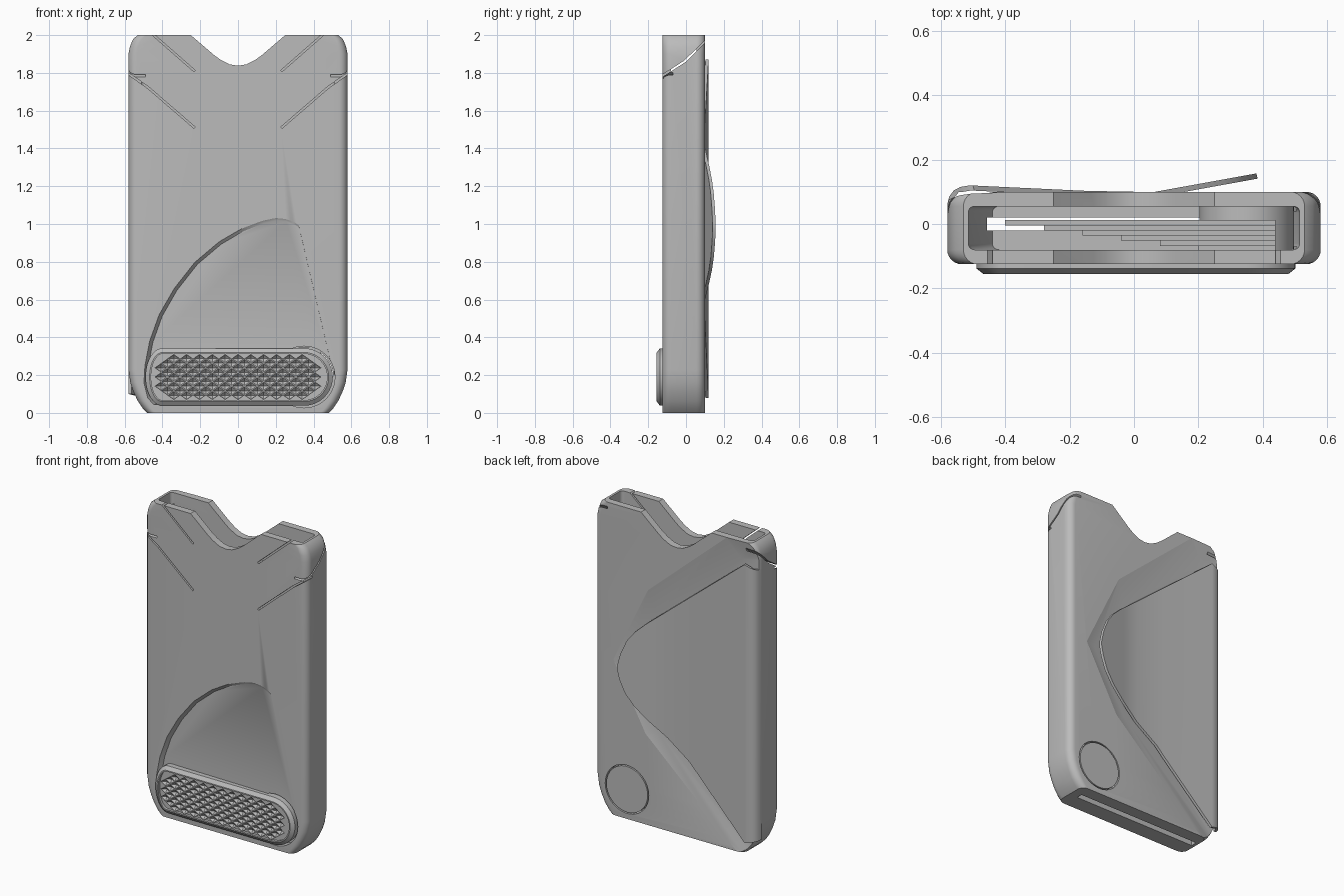
import bpy, bmesh, math
from mathutils import Vector

cube = bpy.data.objects.get("Cube")
if cube:
    bpy.data.objects.remove(cube)

grey = bpy.data.materials.new("plain grey")
grey.use_nodes = True
COLOUR = (0.5, 0.5, 0.5, 1)
grey.diffuse_color = COLOUR
grey.node_tree.nodes["Principled BSDF"].inputs["Base Color"].default_value = COLOUR

FRONT, BACK = -0.125, 0.10
PIVOT = (0.35, 0.19)


def finish(name, bm, smooth=True):
    bmesh.ops.recalc_face_normals(bm, faces=bm.faces)
    mesh = bpy.data.meshes.new(name)
    bm.to_mesh(mesh)
    bm.free()
    mesh.materials.append(grey)
    ob = bpy.data.objects.new(name, mesh)
    bpy.context.collection.objects.link(ob)
    if smooth:
        shade(ob)
    return ob


def activate(ob):
    bpy.ops.object.select_all(action='DESELECT')
    ob.select_set(True)
    bpy.context.view_layer.objects.active = ob


def shade(ob):
    activate(ob)
    bpy.ops.object.shade_smooth_by_angle(angle=math.radians(30))


def loft(name, loops, smooth=True):
    """Closed solid through loops of equal length."""
    bm = bmesh.new()
    rings = [[bm.verts.new(p) for p in loop] for loop in loops]
    n = len(rings[0])
    for a, b in zip(rings, rings[1:]):
        for i in range(n):
            j = (i + 1) % n
            bm.faces.new((a[i], a[j], b[j], b[i]))
    bm.faces.new(rings[0])
    bm.faces.new(rings[-1])
    return finish(name, bm, smooth)


def at_y(points, y):
    return [(x, y, z) for x, z in points]


def prism(name, points, y0, y1):
    return loft(name, [at_y(points, y0), at_y(points, y1)])


def box(name, x0, x1, y0, y1, z0, z1):
    return prism(name, [(x0, z0), (x1, z0), (x1, z1), (x0, z1)], y0, y1)


def disc(r, n=48):
    return [(PIVOT[0] + r * math.cos(math.tau * i / n),
             PIVOT[1] + r * math.sin(math.tau * i / n)) for i in range(n)]


def strip(a, b, width=0.01):
    """Thin rectangle along a segment."""
    a, b = Vector(a), Vector(b)
    d = (b - a).normalized()
    s = Vector((-d.y, d.x)) * width / 2
    return [a + s, b + s, b - s, a - s]


def cut(target, cutter):
    mod = target.modifiers.new("cut", 'BOOLEAN')
    mod.operation, mod.solver, mod.object = 'DIFFERENCE', 'EXACT', cutter
    activate(target)
    bpy.ops.object.modifier_apply(modifier=mod.name)
    bpy.data.objects.remove(cutter)


def section(w, y0, y1, r, z, steps=6):
    """Rounded rectangle across the case."""
    pts = []
    for k, (cx, cy) in enumerate([(w - r, y1 - r), (r - w, y1 - r),
                                  (r - w, y0 + r), (w - r, y0 + r)]):
        for i in range(steps + 1):
            a = math.pi / 2 * (k + i / steps)
            pts.append((cx + r * math.cos(a), cy + r * math.sin(a), z))
    return pts


# Case shell, with width following the rounded outline
outline = [(0.48, 0), (0.505, 0.025), (0.53, 0.062), (0.553, 0.11), (0.57, 0.16), (0.58, 0.23),
           (0.58, 1.9), (0.572, 1.94), (0.555, 1.98), (0.53, 2.0)]
case = loft("case", [section(w, FRONT, BACK, 0.045, z) for w, z in outline])

# Card cavity, open at the top
inner = [(0.44, 0.07), (0.51, 0.2), (0.515, 2.1)]
cut(case, loft("cavity", [section(w, -0.08, 0.055, 0.02, z) for w, z in inner]))

# Thumb notch
right = [(0.3, 2.04), (0.25, 2.0), (0.125, 1.893), (0.09, 1.868), (0.045, 1.845)]
notch = right + [(0, 1.838)] + [(-x, z) for x, z in reversed(right)]
cut(case, prism("notch", notch, -0.3, 0.3))

# Spring slits on the front and around the sides
for s in (1, -1):
    for a, b in [((0.6, 1.81), (0.48, 1.725)), ((0.485, 1.73), (0.23, 1.51)),
                 ((0.47, 2.02), (0.23, 1.81))]:
        cut(case, prism("slit", strip((s * a[0], a[1]), (s * b[0], b[1])), -0.3, -0.07))
    for a, b in [((-0.14, 1.775), (0, 1.865)), ((-0.005, 1.862), (0.11, 1.975))]:
        seg = strip(a, b)
        cut(case, loft("slit", [[(s * x, y, z) for y, z in seg] for x in (0.49, 0.7)]))

# Shallow fan recess on the front, deepest along its arc
fan = [(0.5, 0.23), (0.32, 1.0), (0.29, 1.02), (0.25, 1.032), (0.2, 1.037), (0.13, 1.022),
       (0.02, 0.98), (-0.1, 0.91), (-0.23, 0.8), (-0.34, 0.66), (-0.42, 0.52),
       (-0.47, 0.38), (-0.495, 0.25), (-0.5, 0.16), (-0.48, 0.08), (-0.45, 0.045), (0.4, 0.045)]


def fan_depth(x, z):
    return FRONT + 0.004 + 0.02 * max(0, 0.55 - x - 0.23 * (z - 0.23))


floor = [(0.5 + (x - 0.5) * 0.98, 0.1 + (z - 0.1) * 0.98) for x, z in fan]
cut(case, loft("fan", [at_y(fan, FRONT - 0.003), [(x, fan_depth(x, z), z) for x, z in floor]]))

# Scoop in the back that gives the clip room
rim = [(-0.7, 2.1), (-0.35, 2.0), (0.2, 1.52), (0.45, 1.0), (0.22, 0.58), (-0.48, -0.05), (-0.7, -0.05)]
bed = [(-0.7, 1.95), (-0.45, 1.88), (0.15, 1.36), (0.37, 1.0), (0.15, 0.62), (-0.5, 0.06), (-0.7, 0.06)]
cut(case, loft("scoop", [at_y(rim, BACK + 0.001), at_y(bed, 0.078)]))

# Pivot holes and bottom slot
cut(case, prism("front_hole", disc(0.163), -0.3, -0.07))
cut(case, prism("back_hole", disc(0.155), 0.04, 0.3))
cut(case, box("slot", -0.46, 0.42, -0.02, 0.02, -0.1, 0.1))
shade(case)

prism("pivot_pin", disc(0.147), -0.12, BACK)

# Lever inside, with one step per card
for i in range(6):
    x = -0.4 + 0.12 * i
    y = 0.012 - 0.016 * i
    box(f"lever_step_{i + 1}", x, 0.44, y - 0.016, y, 0.2, 0.5 - 0.03 * i)


# Thumb pad with a bevelled rim and sunken field
def pad_loop(inset, y, n=20):
    pts = []
    for i in range(n + 1):
        a = math.pi * (i / n - 0.5)
        pts.append((PIVOT[0] + (0.152 - inset) * math.cos(a), y,
                    PIVOT[1] + (0.152 - inset) * math.sin(a)))
    for i in range(n + 1):
        a = math.pi * (i / n + 0.5)
        pts.append((-0.4 + (0.09 - inset) * math.cos(a), y,
                    PIVOT[1] + (0.152 - inset) * math.sin(a)))
    return pts


loft("thumb_pad", [pad_loop(0, -0.1), pad_loop(0, -0.138), pad_loop(0.022, -0.155),
                   pad_loop(0.03, -0.155), pad_loop(0.03, -0.138)])


# Diamond grip: lattice of pits
def in_field(x, z):
    end = PIVOT[0] if x > 0 else -0.4
    reach = 0.122 if x > 0 else 0.06
    over = max(0, (x - end) if x > 0 else (end - x))
    return (over / reach) ** 2 + ((z - PIVOT[1]) / 0.122) ** 2 < 1.02


bm = bmesh.new()
W, H = 0.034, 0.0243
for r in range(-4, 5):
    for c in range(-15, 16):
        x, z = c * W, PIVOT[1] + r * H
        corners = [(x + W, z), (x, z + H), (x - W, z), (x, z - H)]
        if (r + c) % 2 == 0 and all(in_field(*p) for p in corners):
            bm.faces.new([bm.verts.new((px, -0.155, pz)) for px, pz in corners])
bmesh.ops.remove_doubles(bm, verts=bm.verts, dist=0.0005)
cells = bm.faces[:]
bmesh.ops.inset_individual(bm, faces=cells, thickness=0.004)
for v in bmesh.ops.poke(bm, faces=cells)["verts"]:
    v.co.y = -0.139
finish("diamond_grip", bm, smooth=False)


# Spring clip wrapping from the side to a raised tip
def sample(table, x):
    for (x0, v0), (x1, v1) in zip(table, table[1:]):
        if x <= x1:
            return v0 + (v1 - v0) * (x - x0) / (x1 - x0)
    return table[-1][1]


bow = [(-0.58, 0.06), (-0.574, 0.085), (-0.56, 0.104), (-0.54, 0.115), (-0.51, 0.12),
       (-0.15, 0.103), (0.06, 0.099), (0.38, 0.157)]
top = [(-0.58, 1.84), (-0.5, 1.87), (0.2, 1.30), (0.27, 1.235), (0.32, 1.17), (0.36, 1.08), (0.38, 1.0)]
low = [(-0.58, 0.1), (-0.5, 0.08), (-0.09, 0.49), (0.18, 0.68), (0.27, 0.755), (0.33, 0.83),
       (0.365, 0.91), (0.38, 0.97)]
xs = sorted({x for t in (bow, top, low) for x, _ in t})
outer, under = [], []
for x in xs:
    y = sample(bow, x)
    shift = 0.016 if x > -0.55 else 0.004
    ends = sample(low, x), sample(top, x)
    outer.append([(x, y, z) for z in ends])
    under.append([(x + 0.02 - shift, y - shift, z) for z in ends])
loft("clip", [[o[0], o[1], u[1], u[0]] for o, u in zip(outer, under)])
